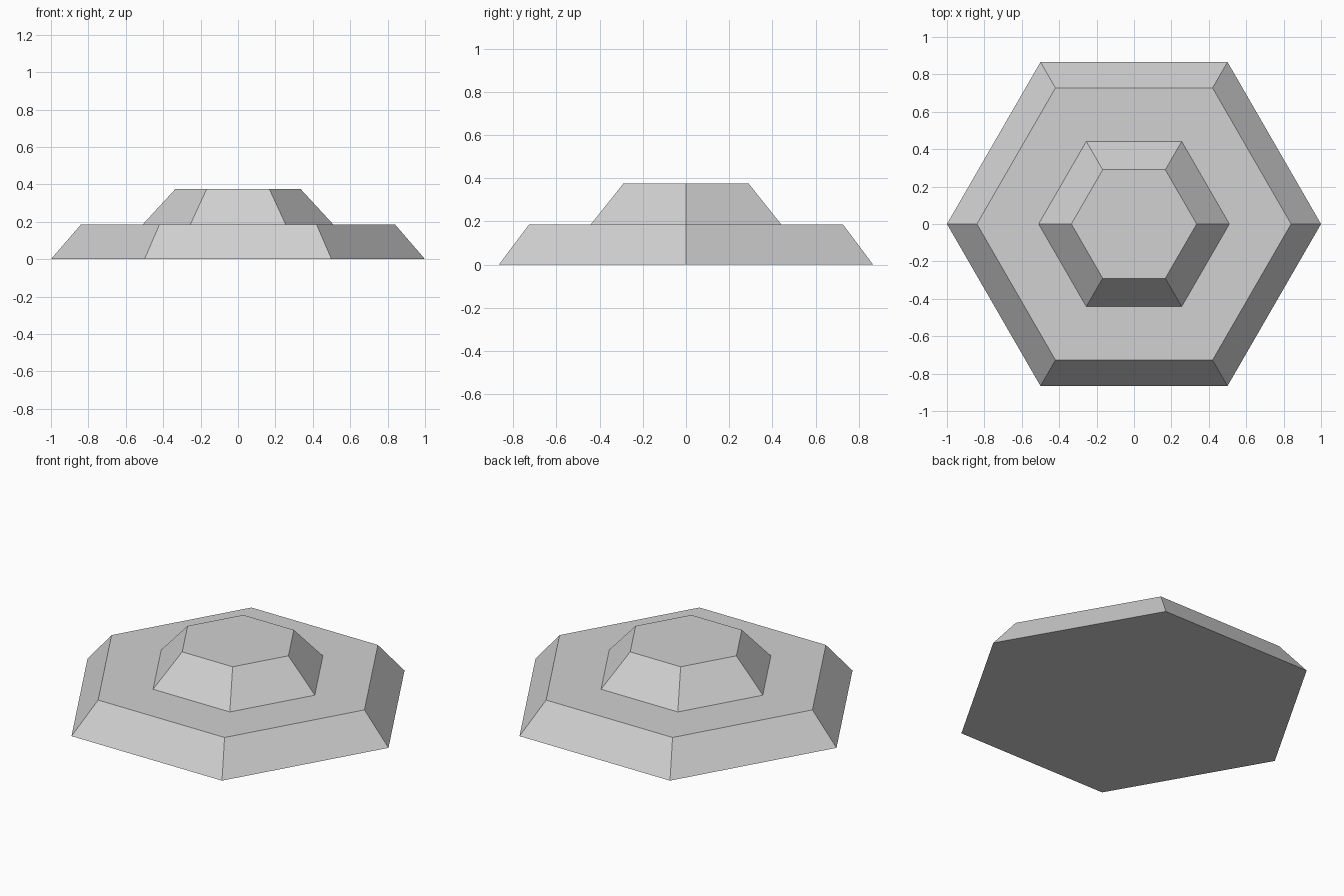
import bpy
from math import pi

cube = bpy.data.objects.get("Cube")
if cube:
    bpy.data.objects.remove(cube, do_unlink=True)

# Single light grey finish
grey = bpy.data.materials.new("light_grey")
grey.use_nodes = True
colour = (0.64, 0.64, 0.64, 1)
grey.diffuse_color = colour
bsdf = next(n for n in grey.node_tree.nodes if n.type == 'BSDF_PRINCIPLED')
bsdf.inputs["Base Color"].default_value = colour


def hex_tier(name, bottom_radius, top_radius, z_low, z_high):
    """Six-sided tapered block with corners on the x axis."""
    bpy.ops.mesh.primitive_cone_add(
        vertices=6, radius1=bottom_radius, radius2=top_radius,
        depth=z_high - z_low, location=(0, 0, (z_low + z_high) / 2),
        rotation=(0, 0, pi / 6))
    tier = bpy.context.object
    tier.name = name
    bpy.ops.object.transform_apply(location=True, rotation=True, scale=True)
    tier.data.materials.append(grey)
    # Put a corner on the x axis whichever way the primitive starts
    if max(v.co.x for v in tier.data.vertices) < bottom_radius * 0.95:
        tier.rotation_euler.z = pi / 6
        bpy.ops.object.transform_apply(rotation=True)
    return tier


# Wide base and the smaller raised block on it
hex_tier("base_tier", 1.0, 0.84, 0.0, 0.185)
hex_tier("upper_tier", 0.51, 0.335, 0.185, 0.375)
